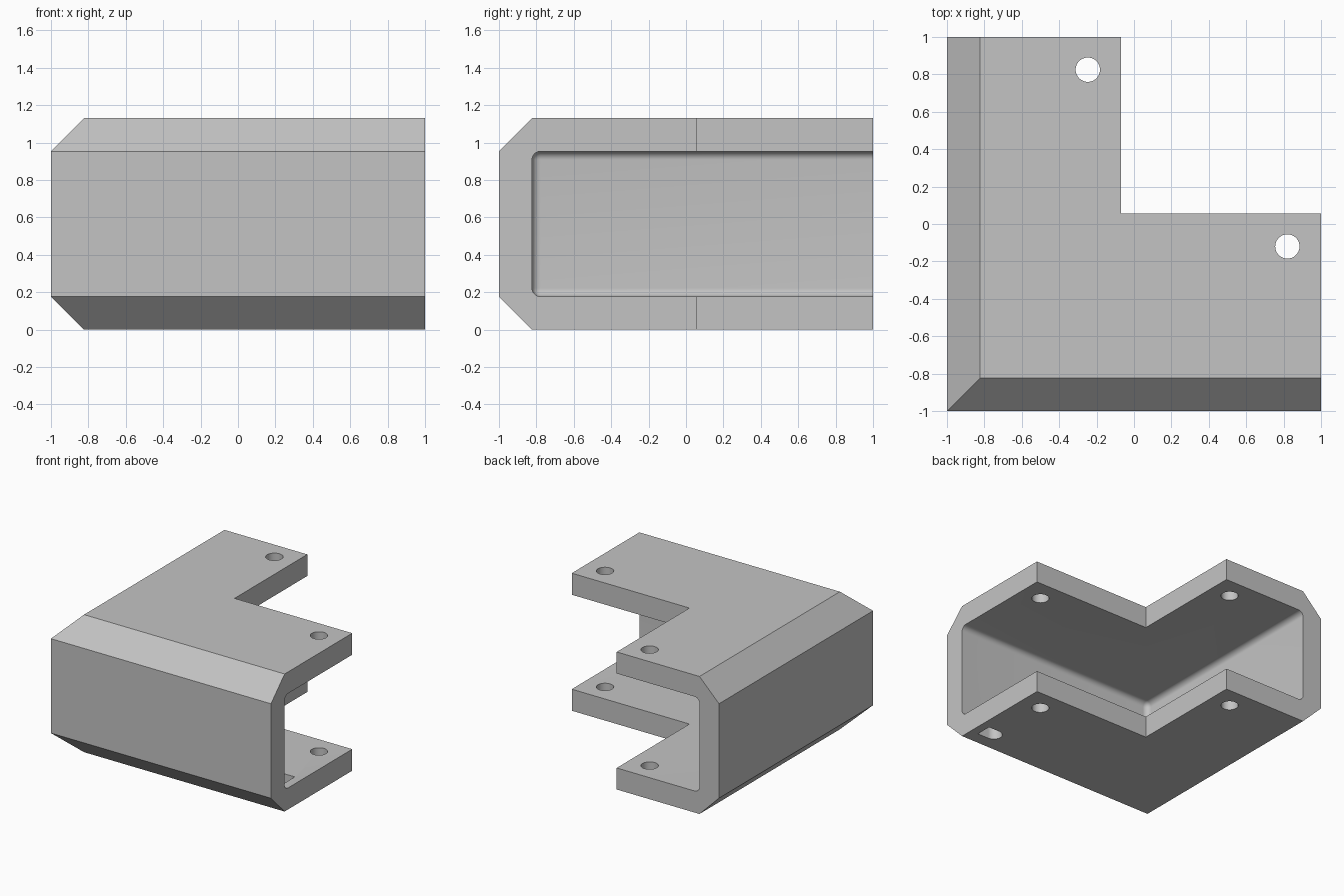
import bpy, bmesh
from math import radians, pi, cos, sin

old = bpy.data.objects.get("Cube")
if old:
    bpy.data.objects.remove(old, do_unlink=True)

H, C = 1.13, 0.177          # height, wall thickness and chamfer
ARM_X, ARM_Y = -0.07, 0.055  # inner faces of the two arms

grey = bpy.data.materials.new("light grey")
grey.use_nodes = True
colour = (0.55, 0.55, 0.55, 1)
grey.diffuse_color = colour
grey.node_tree.nodes["Principled BSDF"].inputs["Base Color"].default_value = colour


def loft(name, rings):
    """Join equal rings of points into a closed solid."""
    bm = bmesh.new()
    loops = [[bm.verts.new(p) for p in ring] for ring in rings]
    for low, high in zip(loops, loops[1:]):
        for i in range(len(low)):
            j = (i + 1) % len(low)
            bm.faces.new((low[i], low[j], high[j], high[i]))
    bm.faces.new(loops[0][::-1])
    bm.faces.new(loops[-1])
    bmesh.ops.recalc_face_normals(bm, faces=bm.faces[:])
    mesh = bpy.data.meshes.new(name)
    bm.to_mesh(mesh)
    bm.free()
    mesh.materials.append(grey)
    obj = bpy.data.objects.new(name, mesh)
    bpy.context.collection.objects.link(obj)
    return obj


def prism(name, points, z0, z1):
    return loft(name, [[(x, y, z) for x, y in points] for z in (z0, z1)])


def arc(x, y, r, start, end, n):
    return [(x + r * cos(start + (end - start) * i / n),
             y + r * sin(start + (end - start) * i / n)) for i in range(n + 1)]


# L-shaped body with chamfered outer edges
def outline(inset, z):
    e = -1 + inset
    return [(x, y, z) for x, y in ((e, e), (1, e), (1, ARM_Y), (ARM_X, ARM_Y), (ARM_X, 1), (e, 1))]


body = loft("corner_bracket", [outline(C, 0), outline(0, C), outline(0, H - C), outline(C, H)])

# Channel cutter with rounded inner edges
a, b = C - 1, 1.5
channel = prism("channel_cutter", [(a, a), (b, a), (b, b), (a, b)], C, H - C)
bm = bmesh.new()
bm.from_mesh(channel.data)
bmesh.ops.bevel(bm, geom=bm.edges[:], offset=0.045, segments=8, profile=0.5, affect='EDGES')
bm.to_mesh(channel.data)
bm.free()

# Screw holes through both plates, and a slot in the lower plate
cutters = [channel]
for x, y in ((-0.247, 0.825), (0.82, -0.12)):
    cutters.append(prism("screw_hole_cutter", arc(x, y, 0.065, 0, 2 * pi, 48)[:-1], -0.1, H + 0.1))
slot = [(0.93, -0.72), (0.93, -0.59)] + arc(0.83, -0.655, 0.065, pi / 2, 3 * pi / 2, 20)
cutters.append(prism("slot_cutter", slot, -0.1, 0.4))

bpy.context.view_layer.objects.active = body
for cutter in cutters:
    mod = body.modifiers.new("cut", 'BOOLEAN')
    mod.operation, mod.solver, mod.object = 'DIFFERENCE', 'EXACT', cutter
    bpy.ops.object.modifier_apply(modifier=mod.name)
    bpy.data.objects.remove(cutter, do_unlink=True)

bpy.ops.object.select_all(action='DESELECT')
body.select_set(True)
bpy.ops.object.shade_smooth_by_angle(angle=radians(30))
